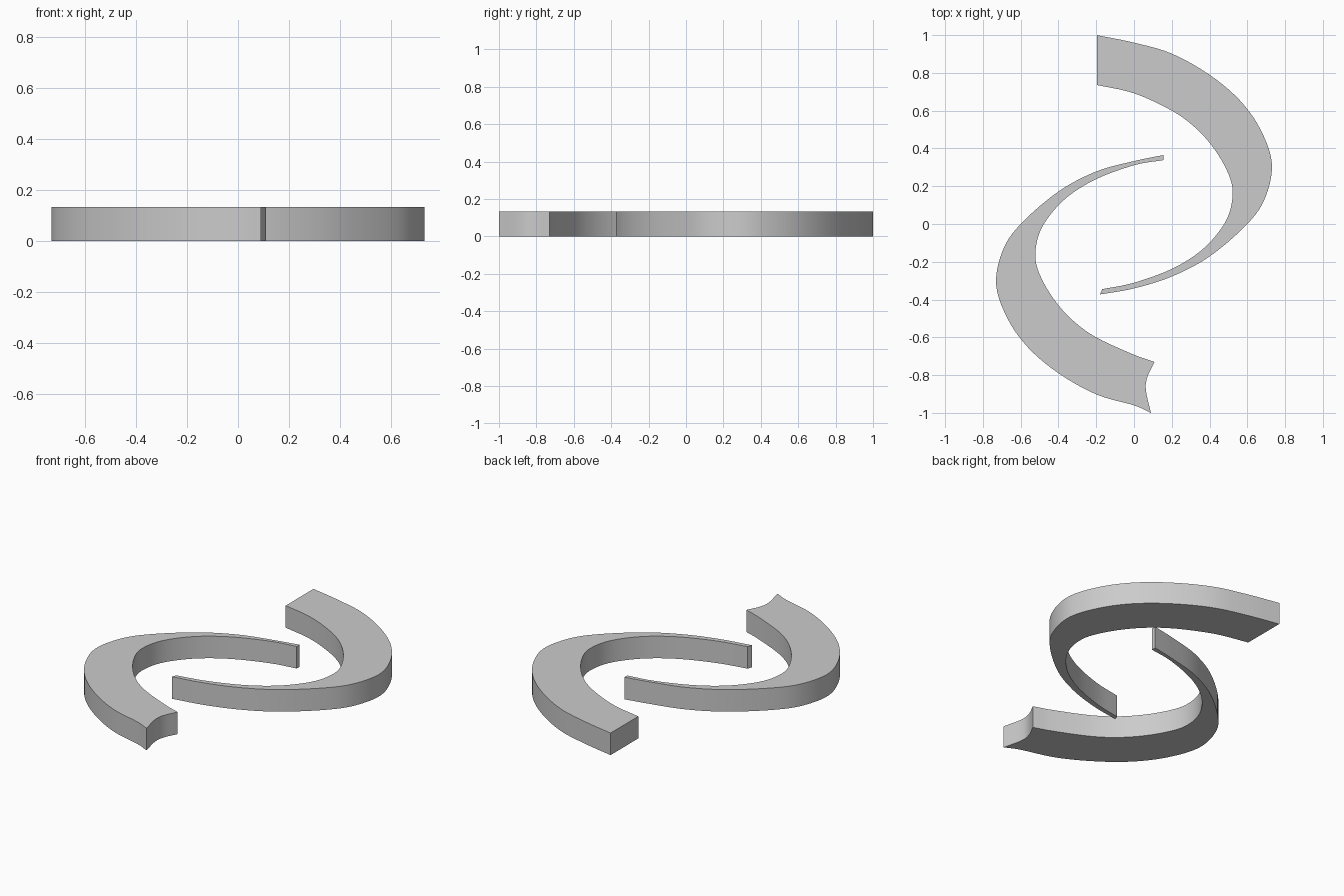
import bpy, bmesh
from mathutils import Vector

if "Cube" in bpy.data.objects:
    bpy.data.objects.remove(bpy.data.objects["Cube"])

HEIGHT = 0.133

grey = bpy.data.materials.new("plain grey")
grey.diffuse_color = (0.6, 0.6, 0.6, 1)
grey.use_nodes = True
grey.node_tree.nodes["Principled BSDF"].inputs["Base Color"].default_value = grey.diffuse_color


def smooth_path(points, steps=5):
    """Catmull-Rom curve through the points."""
    p = [Vector(q) for q in points]
    p = [2 * p[0] - p[1]] + p + [2 * p[-1] - p[-2]]
    out = []
    for i in range(1, len(p) - 2):
        a, b, c, d = p[i - 1:i + 3]
        for s in range(steps):
            t = s / steps
            out.append(0.5 * (2 * b + (c - a) * t + (2 * a - 5 * b + 4 * c - d) * t ** 2
                              + (3 * b - a - 3 * c + d) * t ** 3))
    return out + [p[-2]]


def slab(name, outline):
    """Closed outline raised to a flat-topped solid."""
    bm = bmesh.new()
    face = bm.faces.new([bm.verts.new((q[0], q[1], 0)) for q in outline])
    top = bmesh.ops.extrude_face_region(bm, geom=[face])["geom"]
    bmesh.ops.translate(bm, vec=(0, 0, HEIGHT),
                        verts=[v for v in top if isinstance(v, bmesh.types.BMVert)])
    bmesh.ops.recalc_face_normals(bm, faces=bm.faces)
    mesh = bpy.data.meshes.new(name)
    bm.to_mesh(mesh)
    bm.free()
    mesh.materials.append(grey)
    obj = bpy.data.objects.new(name, mesh)
    bpy.context.collection.objects.link(obj)
    bpy.ops.object.select_all(action='DESELECT')
    obj.select_set(True)
    bpy.context.view_layer.objects.active = obj
    bpy.ops.object.shade_smooth_by_angle(angle=0.52)


# Shared sweep of both crescents, from wide end to thin tip
outer = [(0, 0.96), (0.2, 0.902), (0.4, 0.79), (0.56, 0.655), (0.67, 0.5), (0.73, 0.32),
         (0.695, 0.14), (0.6, 0.0), (0.4, -0.172), (0.2, -0.278)]
inner = [(0, 0.692), (0.2, 0.6), (0.33, 0.505), (0.43, 0.39), (0.5, 0.265), (0.522, 0.17),
         (0.505, 0.06), (0.45, -0.04), (0.35, -0.145), (0.2, -0.238), (0, -0.311)]


def turned(points):
    return [(-x, -y) for x, y in points]


# Right crescent with a straight wide end
right_outer = smooth_path([(-0.197, 1.0)] + outer + [(0, -0.341), (-0.18, -0.373)])
right_inner = smooth_path([(-0.197, 0.736)] + inner + [(-0.168, -0.345)])
slab("right_crescent", right_outer + right_inner[::-1])

# Left crescent with a scooped wide end
left_outer = smooth_path([(0.09, -1.0)] + turned(outer) + [(0, 0.333), (0.155, 0.365)])
left_inner = smooth_path([(0.109, -0.73)] + turned(inner) + [(0.155, 0.338)])
scoop = smooth_path([(0.109, -0.73), (0.071, -0.81), (0.063, -0.88), (0.09, -1.0)])
slab("left_crescent", left_outer + left_inner[::-1] + scoop[1:-1])
